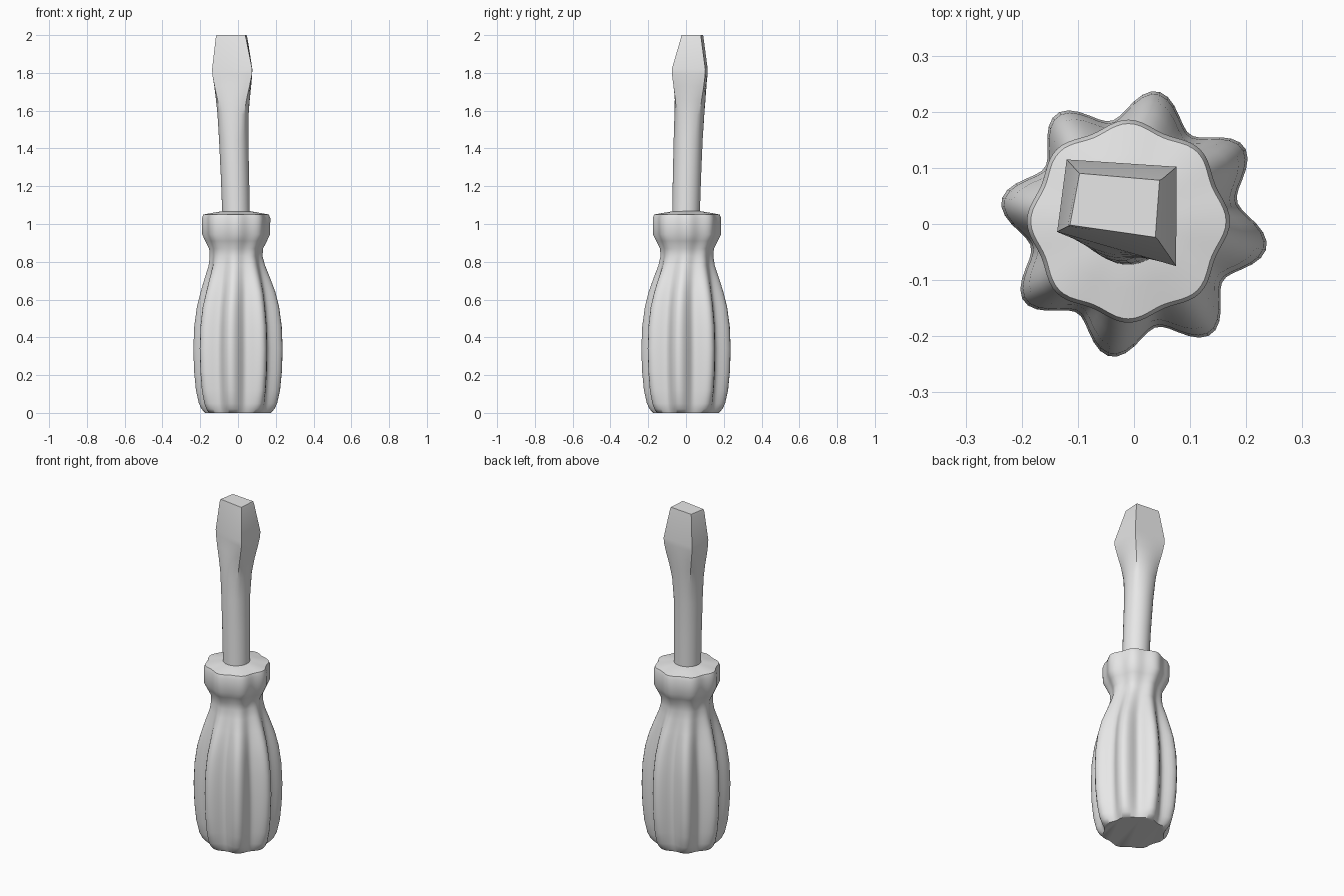
import bpy
import bmesh
from math import cos, pi, radians, sin
from mathutils import Vector

cube = bpy.data.objects.get("Cube")
if cube:
    bpy.data.objects.remove(cube, do_unlink=True)

grey = bpy.data.materials.new("light_grey")
grey.use_nodes = True
grey.diffuse_color = (0.8, 0.8, 0.8, 1)
grey.node_tree.nodes["Principled BSDF"].inputs["Base Color"].default_value = (0.8, 0.8, 0.8, 1)


def loft(name, rings, sharp_angle):
    """Skin a stack of equal-length point rings and cap both ends."""
    bm = bmesh.new()
    rows = [[bm.verts.new(p) for p in ring] for ring in rings]
    n = len(rows[0])
    for low, high in zip(rows, rows[1:]):
        for i in range(n):
            j = (i + 1) % n
            bm.faces.new((low[i], low[j], high[j], high[i]))
    bm.faces.new(rows[0][::-1])
    bm.faces.new(rows[-1])
    bmesh.ops.recalc_face_normals(bm, faces=bm.faces[:])
    mesh = bpy.data.meshes.new(name)
    bm.to_mesh(mesh)
    bm.free()
    mesh.materials.append(grey)
    obj = bpy.data.objects.new(name, mesh)
    bpy.context.collection.objects.link(obj)
    bpy.ops.object.select_all(action="DESELECT")
    obj.select_set(True)
    bpy.context.view_layer.objects.active = obj
    bpy.ops.object.shade_smooth_by_angle(angle=radians(sharp_angle))


def lobed_ring(z, outer, inner, phase, shift):
    """Horizontal ring with eight rounded lobes."""
    ring = []
    for i in range(96):
        a = 2 * pi * i / 96
        wave = 0.5 + 0.5 * cos(8 * (a - radians(phase)))
        r = inner + (outer - inner) * wave
        ring.append(Vector((r * cos(a) - shift, r * sin(a) + shift / 2, z)))
    return ring


# Handle: fluted grip, narrow neck, faceted collar and shallow top
# Columns: height, lobe radius, valley radius, lobe phase, offset
handle_profile = [
    (0.0, 0.175, 0.16, 35, 0), (0.02, 0.195, 0.168, 35, 0),
    (0.05, 0.21, 0.174, 35, 0), (0.12, 0.226, 0.18, 35, 0),
    (0.22, 0.236, 0.186, 35, 0), (0.34, 0.24, 0.188, 35, 0),
    (0.46, 0.235, 0.184, 35, 0), (0.56, 0.221, 0.175, 35, 0),
    (0.64, 0.2, 0.163, 36, 0), (0.71, 0.176, 0.15, 37, 0.003),
    (0.78, 0.15, 0.136, 39, 0.006), (0.83, 0.14, 0.13, 41, 0.01),
    (0.87, 0.143, 0.133, 43, 0.01), (0.91, 0.163, 0.15, 45, 0.01),
    (0.945, 0.18, 0.166, 45, 0.01), (1.03, 0.181, 0.168, 45, 0.01),
    (1.05, 0.174, 0.161, 45, 0.01), (1.06, 0.12, 0.115, 45, 0.01),
    (1.07, 0.06, 0.06, 45, 0.01),
]
loft("handle", [lobed_ring(*row) for row in handle_profile], 50)


def shaft_ring(z, centre, radius, corners, squareness):
    """Blend a circle into a four-cornered section."""
    ring = []
    for i in range(32):
        side, t = divmod(i, 8)
        flat = Vector(corners[side]).lerp(Vector(corners[(side + 1) % 4]), t / 8)
        a = radians(40) + 2 * pi * i / 32
        circle = Vector(centre) + radius * Vector((cos(a), sin(a)))
        p = circle.lerp(flat, squareness)
        ring.append(Vector((p.x, p.y, z)))
    return ring


# Shaft and blade: round rod spreading to a rectangular tip
wide = [(0.076, 0.102), (-0.12, 0.115), (-0.137, -0.014), (0.075, -0.075)]
tip = [(0.05, 0.08), (-0.1, 0.093), (-0.118, -0.004), (0.042, -0.027)]
bevel = [Vector(c) * 0.95 + Vector((-0.002, 0.002)) for c in tip]
shaft = [
    shaft_ring(1.04, (-0.01, 0.0), 0.073, wide, 0),
    shaft_ring(1.25, (-0.016, 0.005), 0.075, wide, 0),
    shaft_ring(1.45, (-0.023, 0.011), 0.077, wide, 0.03),
    shaft_ring(1.58, (-0.026, 0.016), 0.079, wide, 0.15),
    shaft_ring(1.66, (-0.027, 0.018), 0.081, wide, 0.4),
    shaft_ring(1.73, (-0.028, 0.02), 0.083, wide, 0.72),
    shaft_ring(1.79, (-0.029, 0.021), 0.085, wide, 0.97),
    shaft_ring(1.82, (-0.029, 0.021), 0.085, wide, 1),
    shaft_ring(1.985, (0, 0), 0, tip, 1),
    shaft_ring(2.0, (0, 0), 0, bevel, 1),
]
loft("shaft_and_blade", shaft, 32)
